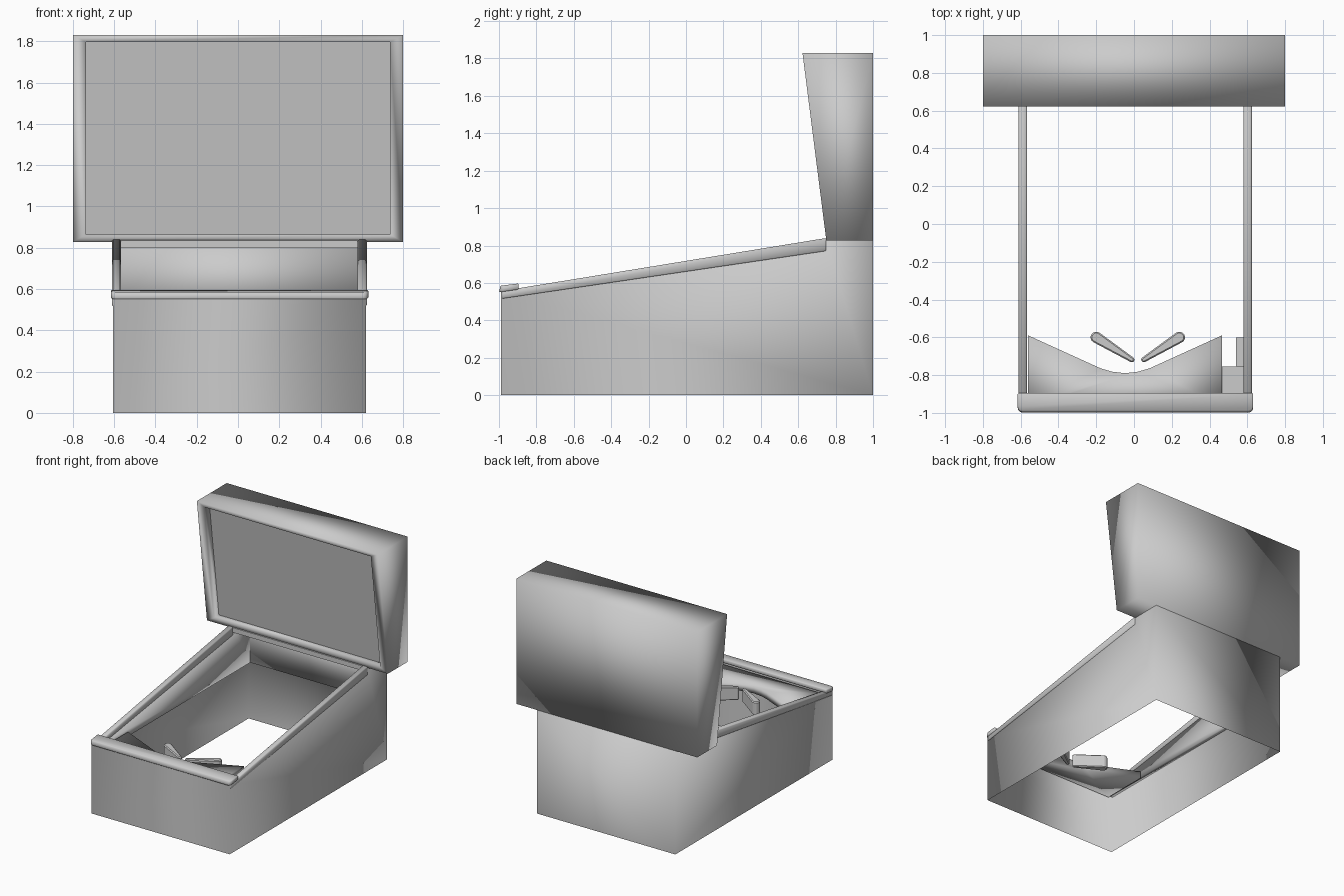
import bpy, bmesh
from math import pi, cos, sin, atan2, radians
from mathutils import Vector

cube = bpy.data.objects.get("Cube")
if cube:
    bpy.data.objects.remove(cube)

grey = bpy.data.materials.new("plain_grey")
grey.use_nodes = True
GREY = (0.6, 0.6, 0.6, 1)
grey.diffuse_color = GREY
grey.node_tree.nodes["Principled BSDF"].inputs["Base Color"].default_value = GREY


def finish(name, bm, smooth=True, recalc=True):
    """Turn a bmesh into a grey object."""
    if recalc:
        bmesh.ops.recalc_face_normals(bm, faces=bm.faces)
    mesh = bpy.data.meshes.new(name)
    bm.to_mesh(mesh)
    bm.free()
    mesh.materials.append(grey)
    obj = bpy.data.objects.new(name, mesh)
    bpy.context.collection.objects.link(obj)
    if smooth:
        mesh.shade_smooth()
    return obj


def extrude(name, points, offset, smooth):
    """Sweep a closed 3D outline along an offset and cap it."""
    bm = bmesh.new()
    a = [bm.verts.new(p) for p in points]
    b = [bm.verts.new(Vector(p) + Vector(offset)) for p in points]
    for i in range(len(a)):
        j = (i + 1) % len(a)
        bm.faces.new((a[i], a[j], b[j], b[i]))
    bm.faces.new(a[::-1])
    bm.faces.new(b)
    return finish(name, bm, smooth)


def side_profile(name, pts, x0, x1, smooth=False):
    return extrude(name, [(x0, y, z) for y, z in pts], (x1 - x0, 0, 0), smooth)


def plan_profile(name, pts, z0, z1, smooth=False):
    return extrude(name, [(x, y, z0) for x, y in pts], (0, 0, z1 - z0), smooth)


def soften(obj, width):
    """Bevel the hard edges."""
    mod = obj.modifiers.new("soft_edges", 'BEVEL')
    mod.width = width
    mod.segments = 1
    mod.limit_method = 'ANGLE'
    mod.angle_limit = radians(50)


# Cabinet: thin walls, open above and below, with a sloping rim
LEFT, RIGHT, FRONT, BACK, NECK = -0.606, 0.619, -0.988, 1.0, 0.75
INNER_L, INNER_R = -0.568, 0.582
bm = bmesh.new()
rim = [(FRONT, 0.552), (NECK, 0.826), (BACK, 0.828)]
sides = []
for x in (LEFT, RIGHT):
    low = [bm.verts.new((x, y, 0)) for y in (FRONT, BACK)]
    top = [bm.verts.new((x, y, z)) for y, z in rim]
    bm.faces.new(low + top[::-1])
    sides.append((low, top))
(la, ta), (lb, tb) = sides
bm.faces.new((la[0], lb[0], tb[0], ta[0]))
bm.faces.new((la[1], lb[1], tb[2], ta[2]))
bm.faces.new((ta[1], tb[1], tb[2], ta[2]))
finish("cabinet", bm)

# Thicker lining around the upper half of the cabinet interior
LEDGE = 0.47
lining = [(-0.97, LEDGE), (0.99, LEDGE), (0.99, 0.82), (NECK, 0.815), (-0.97, 0.54)]
side_profile("right_lining", lining, LEFT + 0.004, INNER_L, True)
side_profile("left_lining", lining, INNER_R, RIGHT - 0.004, True)
side_profile("back_lining", [(0.965, LEDGE), (0.99, LEDGE), (0.99, 0.82), (0.965, 0.82)], INNER_L, INNER_R, True)

# Side rails and the crossbar under the backbox
rail = [(FRONT + 0.003, 0.515), (NECK, 0.77), (NECK, 0.84), (FRONT + 0.003, 0.557)]
for name, x0, x1 in (("right_rail", LEFT - 0.005, INNER_L + 0.002), ("left_rail", INNER_R - 0.002, RIGHT + 0.005)):
    soften(side_profile(name, rail, x0, x1, True), 0.006)
side_profile("crossbar", [(0.74, 0.798), (0.79, 0.798), (0.79, 0.838), (0.74, 0.836)], INNER_L, INNER_R)

# Lock bar with rounded front corners
bar = side_profile("lock_bar", [(-1, 0.55), (-0.895, 0.565), (-0.895, 0.597), (-0.992, 0.585)], -0.616, 0.631)
bm = bmesh.new()
bm.from_mesh(bar.data)
corners = [e for e in bm.edges if all(v.co.y < -0.95 for v in e.verts)
           and abs(e.verts[0].co.x - e.verts[1].co.x) < 0.01]
bmesh.ops.bevel(bm, geom=corners, offset=0.025, segments=3, profile=0.5, affect='EDGES')
bm.to_mesh(bar.data)
bm.free()
bar.data.shade_smooth()
soften(bar, 0.005)

# Backbox: wedge with a flat frame stepping in to a recessed screen
LO, HI, RECESS = 0.828, 1.83, 0.065


def on_front(x0, x1, z0, z1, depth):
    """Corners of a rectangle on the leaning front, pushed in by depth."""
    return [(x, NECK - 0.127 * (z - LO) + depth, z) for x, z in ((x0, z0), (x1, z0), (x1, z1), (x0, z1))]


bm = bmesh.new()
outer = [bm.verts.new(p) for p in on_front(-0.8, 0.8, LO, HI, 0)]
rear = [bm.verts.new((v.co.x, BACK, v.co.z)) for v in outer]
opening = (-0.737, 0.736, 0.865, 1.797)
frame = [bm.verts.new(p) for p in on_front(*opening, 0)]
recess = [bm.verts.new(p) for p in on_front(*opening, RECESS)]
for i in range(4):
    j = (i + 1) % 4
    bm.faces.new((outer[i], rear[i], rear[j], outer[j]))
    bm.faces.new((outer[i], outer[j], frame[j], frame[i]))
    bm.faces.new((frame[i], frame[j], recess[j], recess[i]))
bm.faces.new(rear[::-1])
finish("backbox", bm, recalc=False)

bm = bmesh.new()
bm.faces.new([bm.verts.new(p) for p in on_front(*opening, RECESS)])
finish("screen", bm, smooth=False, recalc=False)

# Apron with a dipped rear edge, and the lane pieces beside it
plan_profile("apron", [(-0.56, -0.97), (0.465, -0.97), (0.465, -0.59), (0.08, -0.765), (0.02, -0.782),
                       (-0.047, -0.79), (-0.115, -0.782), (-0.175, -0.765), (-0.56, -0.59)], 0.455, 0.512, True)
plan_profile("lane_cover", [(0.465, -0.97), (0.583, -0.97), (0.583, -0.755), (0.465, -0.755)], 0.455, 0.485)
plan_profile("lane_guide", [(0.54, -0.755), (0.583, -0.755), (0.583, -0.6), (0.54, -0.6)], 0.455, 0.505)


# Flippers: tapered round-ended bats
def flipper(name, pivot, tip, r_pivot=0.03, r_tip=0.014, steps=8):
    heading = atan2(tip[1] - pivot[1], tip[0] - pivot[0])
    pts = []
    for (cx, cy), r, start in ((tip, r_tip, -pi / 2), (pivot, r_pivot, pi / 2)):
        for i in range(steps + 1):
            a = heading + start + pi * i / steps
            pts.append((cx + r * cos(a), cy + r * sin(a)))
    soften(plan_profile(name, pts, 0.405, 0.512), 0.007)


flipper("right_flipper", (-0.2, -0.6), (-0.012, -0.718))
flipper("left_flipper", (0.24, -0.6), (0.052, -0.718))
